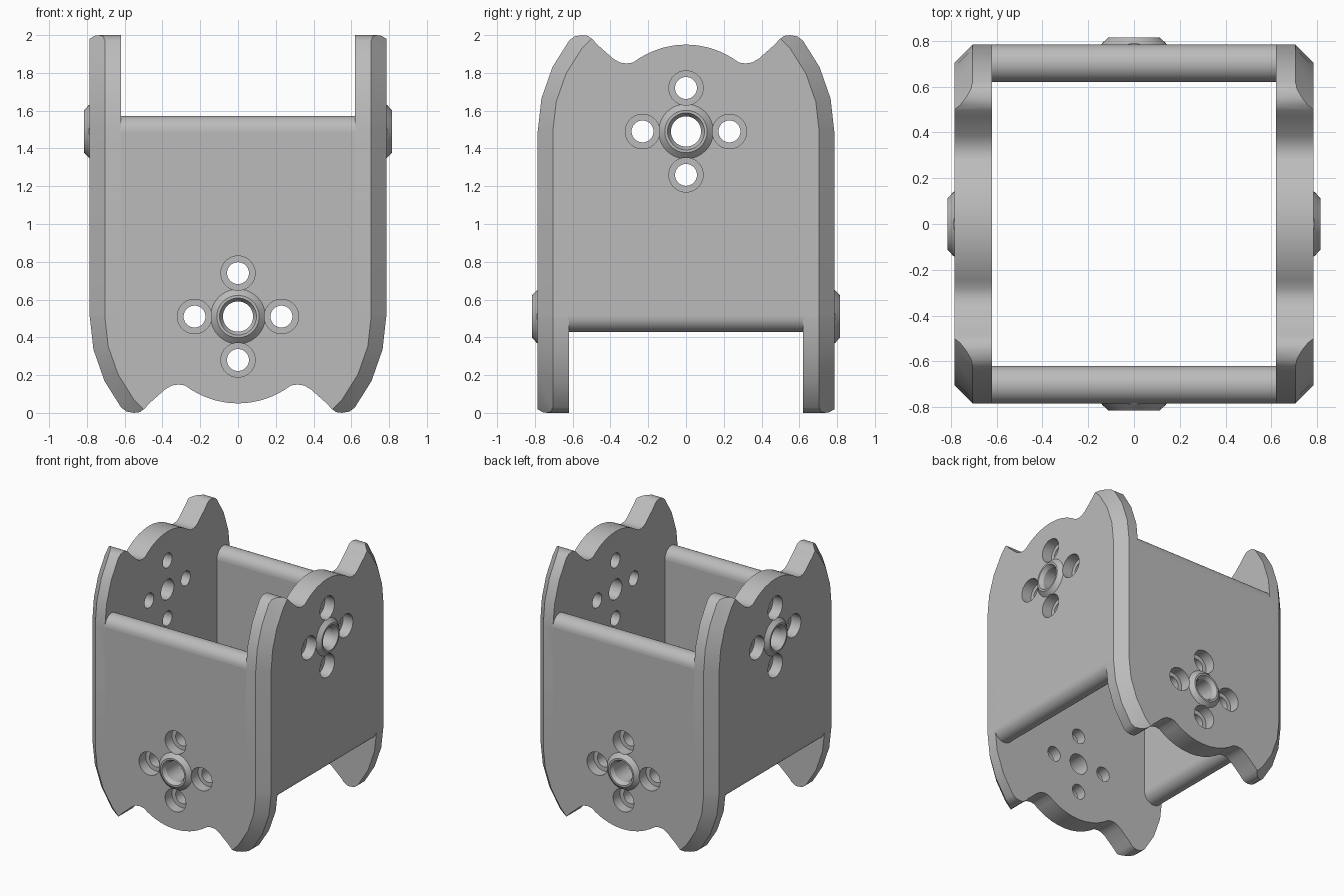
import bpy, bmesh, math
from mathutils import Matrix, Vector

cube = bpy.data.objects.get("Cube")
if cube:
    bpy.data.objects.remove(cube)

grey = bpy.data.materials.new("plain grey")
grey.use_nodes = True
colour = (0.5, 0.5, 0.5, 1)
grey.diffuse_color = colour
grey.node_tree.nodes["Principled BSDF"].inputs["Base Color"].default_value = colour

HALF, INNER, CHAMFER, HUB = 0.785, 0.62, 0.08, 0.51
THICK = HALF - INNER
DROP = 2 * HUB - 2          # lower limit of a wall, measured from its hub


def loft(name, rings):
    """Closed solid through matching rings of points, capped at both ends."""
    bm = bmesh.new()
    loops = [[bm.verts.new(p) for p in ring] for ring in rings]
    n = len(loops[0])
    for a, b in zip(loops, loops[1:]):
        for i in range(n):
            j = (i + 1) % n
            bm.faces.new((a[i], a[j], b[j], b[i]))
    bm.faces.new(loops[0][::-1])
    bm.faces.new(loops[-1])
    bmesh.ops.recalc_face_normals(bm, faces=bm.faces)
    mesh = bpy.data.meshes.new(name)
    bm.to_mesh(mesh)
    bm.free()
    mesh.materials.append(grey)
    obj = bpy.data.objects.new(name, mesh)
    bpy.context.collection.objects.link(obj)
    return obj


def lathe(name, profile, u=0, v=0, n=40):
    """Turned solid on the wall's outward axis from (radius, height) pairs."""
    turn = [math.tau * i / n for i in range(n)]
    return loft(name, [[(u + r * math.cos(a), v + r * math.sin(a), w)
                        for a in turn] for r, w in profile])


def combine(target, tool, operation):
    mod = target.modifiers.new("combine", 'BOOLEAN')
    mod.object, mod.operation, mod.solver = tool, operation, 'EXACT'
    graph = bpy.context.evaluated_depsgraph_get()
    mesh = bpy.data.meshes.new_from_object(target.evaluated_get(graph))
    target.modifiers.clear()
    target.data = mesh
    bpy.data.objects.remove(tool)


def arch(radius, w):
    """Straight sides below, half circle above."""
    angles = [math.pi * i / 14 for i in range(15)]
    return ([(radius, DROP, w)]
            + [(radius * math.cos(a), radius * math.sin(a), w) for a in angles]
            + [(-radius, DROP, w)])


# Wall plate: chamfered arch
wall = loft("wall", [arch(HALF, INNER), arch(HALF, HALF - CHAMFER),
                     arch(HALF - CHAMFER, HALF)])

# Wavy end: two horns beside a hump concentric with the hub
horn = [(0.9, -1.2), (0.9, 0.1), (0.66, 0.44), (0.62, 0.48), (0.59, 0.503), (0.55, 0.51),
        (0.52, 0.506), (0.495, 0.488), (0.47, 0.46), (0.385, 0.385),
        (0.35, 0.365), (0.315, 0.36), (0.28, 0.365)]
hump = [(0.46 * math.sin(a), 0.46 * math.cos(a))
        for a in (math.radians(d) for d in range(32, -1, -8))]
half = horn + hump
outline = half + [(-u, v) for u, v in half[-2::-1]]
wave = loft("wave", [[(u, v, w) for u, v in outline] for w in (0.5, 0.9)])
combine(wall, wave, 'INTERSECT')

# Raised hub, its bore, and four counterbored screw holes
combine(wall, lathe("boss", [(0.145, 0.72), (0.145, HALF), (0.112, 0.815)]), 'UNION')
combine(wall, lathe("bore", [(0.08, 0.5), (0.08, 0.785), (0.107, 0.83)]), 'DIFFERENCE')
for k in range(4):
    a = k * math.pi / 2
    screw = lathe("screw_hole", [(0.058, 0.5), (0.058, 0.7), (0.091, 0.7), (0.091, 0.9)],
                  0.23 * math.cos(a), 0.23 * math.sin(a))
    combine(wall, screw, 'DIFFERENCE')

# Half-round edge closing the straight end of the wall
arc = [math.pi * i / 16 for i in range(17)]
mid = INNER + THICK / 2
lip = loft("lip", [[(u, DROP - THICK / 2 * math.sin(a), mid + THICK / 2 * math.cos(a))
                    for a in arc] for u in (-INNER - 0.005, INNER + 0.005)])

# Four copies: side walls stand up, front and back walls hang down
placing = {"left": ((1, 0, 0), 1), "right": ((-1, 0, 0), 1),
           "front": ((0, -1, 0), -1), "back": ((0, 1, 0), -1)}
for side, (out, up) in placing.items():
    w, v = Vector(out), Vector((0, 0, up))
    matrix = Matrix((v.cross(w), v, w)).transposed().to_4x4()
    matrix.translation.z = 1 + up * (1 - HUB)
    for part, label in ((wall, "wall"), (lip, "rounded_edge")):
        obj = bpy.data.objects.new(side + "_" + label, part.data.copy())
        obj.data.transform(matrix)
        bpy.context.collection.objects.link(obj)
        bpy.ops.object.select_all(action='DESELECT')
        obj.select_set(True)
        bpy.context.view_layer.objects.active = obj
        bpy.ops.object.shade_smooth_by_angle(angle=math.radians(30))
for part in (wall, lip):
    bpy.data.objects.remove(part)
